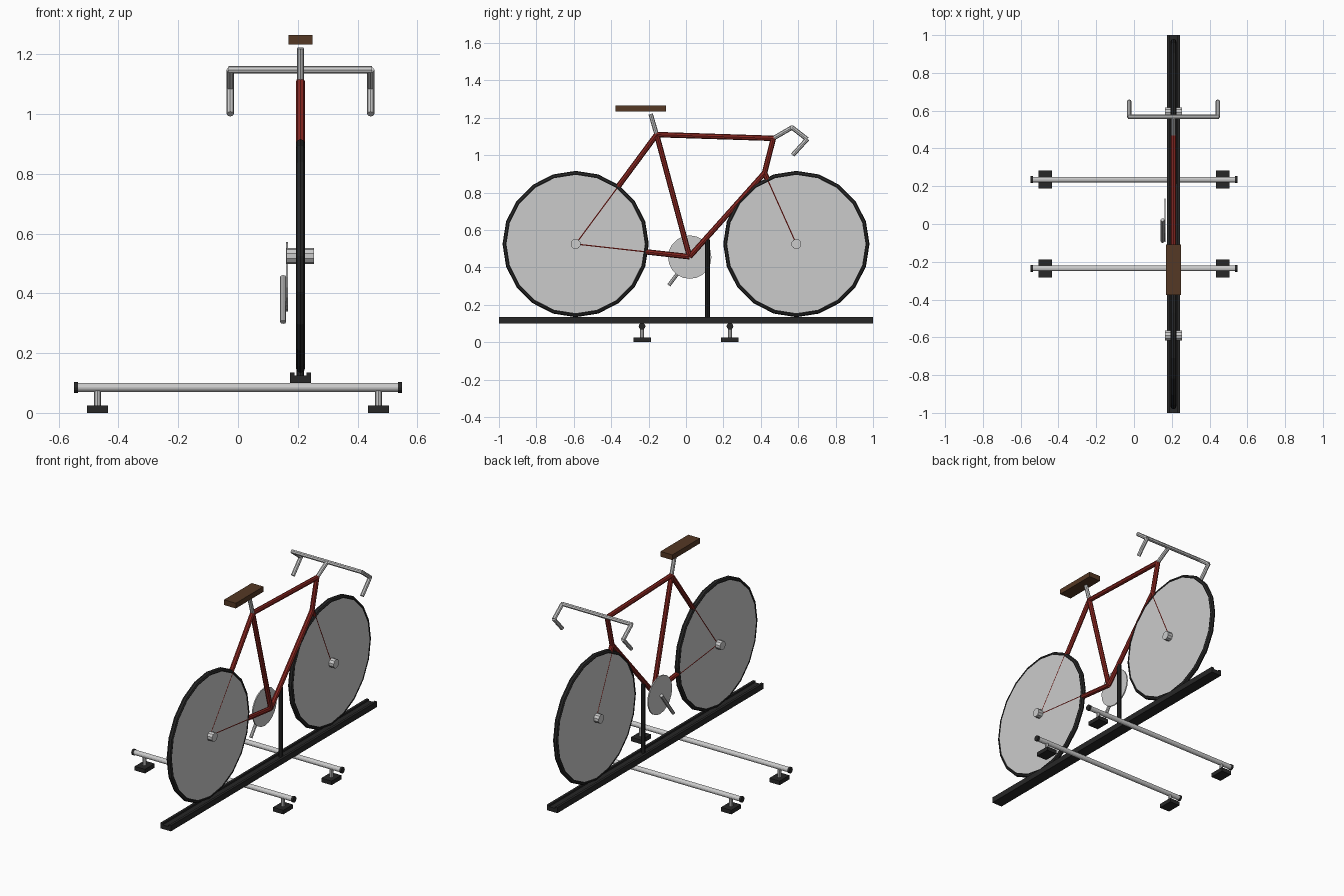
import bpy
from mathutils import Vector

if "Cube" in bpy.data.objects:
    bpy.data.objects.remove(bpy.data.objects["Cube"])

CX = 0.209  # bike plane


def material(name, rgb):
    m = bpy.data.materials.new(name)
    m.diffuse_color = (*rgb, 1)
    m.use_nodes = True
    m.node_tree.nodes["Principled BSDF"].inputs["Base Color"].default_value = m.diffuse_color
    return m


BLACK = material("black", (0.02, 0.02, 0.02))
RED = material("frame_red", (0.25, 0.02, 0.015))
BROWN = material("seat_brown", (0.09, 0.04, 0.018))


def finish(name, mat):
    o = bpy.context.object
    o.name = name
    if mat:
        o.data.materials.append(mat)
    return o


def tube(name, p, q, r, mat=None, n=8):
    p, q = Vector(p), Vector(q)
    d = q - p
    bpy.ops.mesh.primitive_cylinder_add(
        vertices=n, radius=r, depth=d.length, location=(p + q) / 2,
        rotation=d.to_track_quat('Z', 'Y').to_euler())
    return finish(name, mat)


def box(name, lo, hi, mat=None):
    lo, hi = Vector(lo), Vector(hi)
    bpy.ops.mesh.primitive_cube_add(size=1, location=(lo + hi) / 2)
    o = finish(name, mat)
    o.scale = hi - lo
    return o


# Roof cross bars with end caps, posts and feet
for y in (-0.235, 0.235):
    tube("cross_bar", (-0.54, y, 0.085), (0.54, y, 0.085), 0.015, None, 12)
    for s in (-1, 1):
        tube("bar_end_cap", (s * 0.536, y, 0.085), (s * 0.549, y, 0.085), 0.018, BLACK, 12)
        x = s * 0.47
        tube("foot_post", (x, y, 0.02), (x, y, 0.08), 0.011)
        box("foot_pad", (x - 0.035, y - 0.047, 0), (x + 0.035, y + 0.047, 0.025), BLACK)

# Wheel tray: floor with two low lips
box("tray_floor", (CX - 0.035, -1, 0.1), (CX + 0.035, 1, 0.125), BLACK)
for s in (-1, 1):
    x = CX + s * 0.0275
    box("tray_lip", (x - 0.0075, -1, 0.12), (x + 0.0075, 1, 0.135), BLACK)

# Support post holding the frame
tube("support_post", (CX, 0.115, 0.12), (CX, 0.115, 0.55), 0.0125, BLACK)

# Wheels
for side, y in (("rear", -0.59), ("front", 0.59)):
    bpy.ops.mesh.primitive_torus_add(
        major_segments=20, minor_segments=8, major_radius=0.3755, minor_radius=0.0155,
        location=(CX, y, 0.525), rotation=(0, 1.5707963, 0))
    finish(side + "_tyre", BLACK)
    tube(side + "_wheel_disc", (CX - 0.0132, y, 0.525), (CX + 0.0132, y, 0.525), 0.371, None, 20)
    tube(side + "_hub", (CX - 0.046, y, 0.525), (CX + 0.046, y, 0.525), 0.027, None, 10)

# Frame tubes
P = lambda y, z: (CX, y, z)
seat_top, head_top, head_low = P(-0.157, 1.11), P(0.467, 1.09), P(0.42, 0.905)
bottom, rear, front = P(0.019, 0.457), P(-0.59, 0.525), P(0.59, 0.525)
for name, a, b in (("top_tube", seat_top, head_top),
                   ("seat_tube", seat_top, bottom),
                   ("down_tube", bottom, head_low),
                   ("head_tube", head_top, head_low),
                   ("fork", head_low, front),
                   ("seat_stay", seat_top, rear),
                   ("chain_stay", bottom, rear)):
    tube(name, a, b, 0.0145, RED)

# Seat
tube("seat_post", seat_top, P(-0.189, 1.22), 0.012)
box("seat", (CX - 0.04, -0.377, 1.233), (CX + 0.04, -0.108, 1.265), BROWN)

# Handlebar
z0 = 1.148
tube("stem", head_top, P(0.567, z0), 0.012)
tube("handlebar", (CX - 0.24, 0.567, z0), (CX + 0.24, 0.567, z0), 0.012)
for s in (-1, 1):
    x = CX + s * 0.235
    tube("drop_upper", (x, 0.567, z0), (x, 0.648, 1.085), 0.012)
    tube("drop_lower", (x, 0.65, 1.088), (x, 0.57, 1.0), 0.012)

# Chainring and crank
tube("chainring", (0.161, 0.02, 0.455), (0.168, 0.02, 0.455), 0.116, None, 20)
tube("crank", (0.151, 0.022, 0.455), (0.151, -0.092, 0.304), 0.01)
